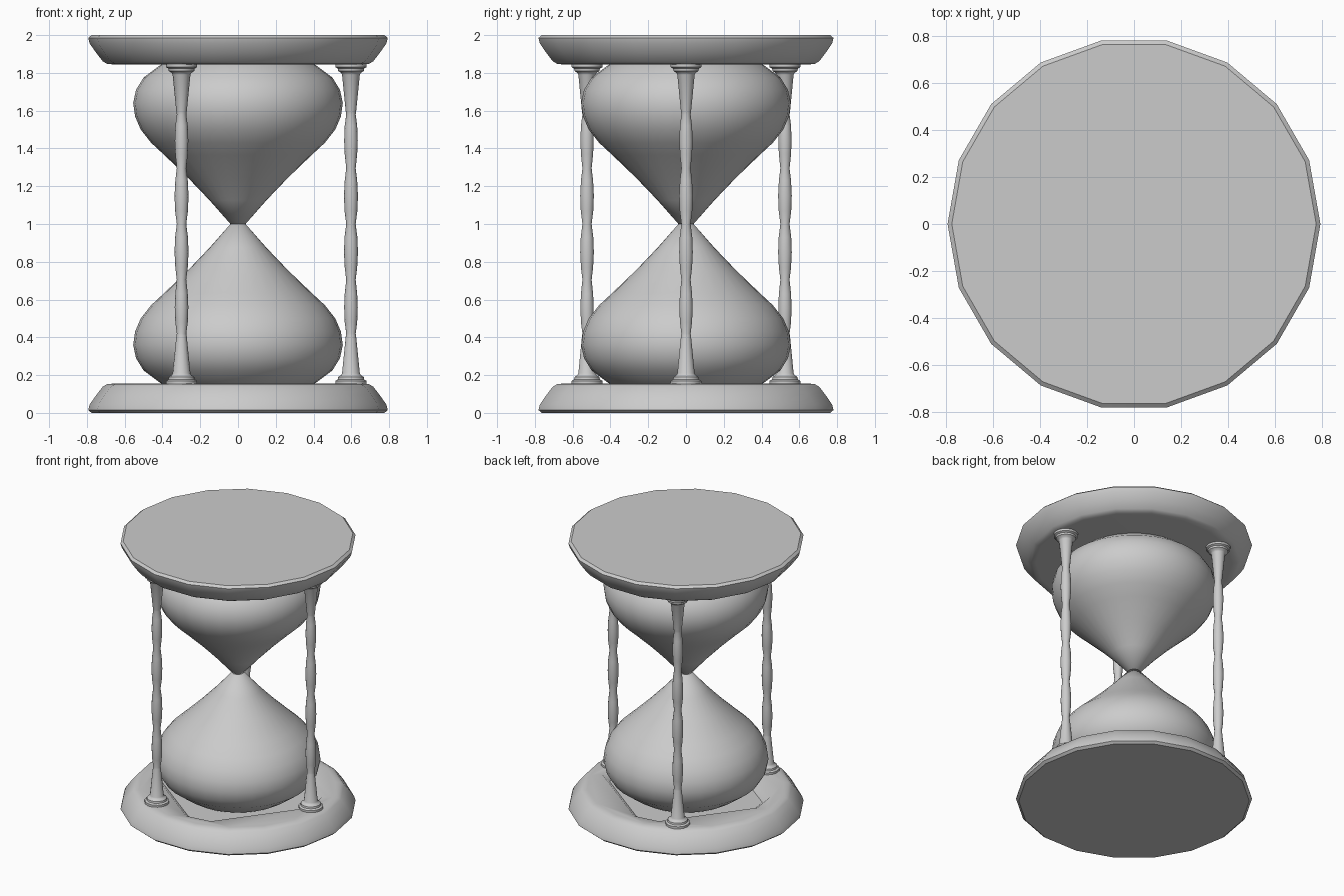
import bpy, bmesh
from math import cos, sin, pi, radians

cube = bpy.data.objects.get("Cube")
if cube:
    bpy.data.objects.remove(cube, do_unlink=True)

grey = bpy.data.materials.new("plain_grey")
grey.use_nodes = True
grey.diffuse_color = (0.6, 0.6, 0.6, 1)
grey.node_tree.nodes["Principled BSDF"].inputs["Base Color"].default_value = (0.6, 0.6, 0.6, 1)


def finish(name, bm, smooth_angle=35):
    bmesh.ops.recalc_face_normals(bm, faces=bm.faces)
    mesh = bpy.data.meshes.new(name)
    bm.to_mesh(mesh)
    bm.free()
    mesh.materials.append(grey)
    ob = bpy.data.objects.new(name, mesh)
    bpy.context.collection.objects.link(ob)
    bpy.ops.object.select_all(action="DESELECT")
    ob.select_set(True)
    bpy.context.view_layer.objects.active = ob
    bpy.ops.object.shade_smooth_by_angle(angle=radians(smooth_angle))
    return ob


def lathe(name, profile, sides, smooth_angle=35):
    """Closed solid turned about z from (radius, height) points."""
    bm = bmesh.new()
    rings = [[bm.verts.new((r * cos(2 * pi * i / sides), r * sin(2 * pi * i / sides), z))
              for i in range(sides)] for r, z in profile]
    for a, b in zip(rings, rings[1:]):
        for i in range(sides):
            j = (i + 1) % sides
            bm.faces.new((a[i], a[j], b[j], b[i]))
    bm.faces.new(rings[0])
    bm.faces.new(rings[-1])
    return finish(name, bm, smooth_angle)


def turned_over(ob, name):
    """Copy of a lower part, turned half way round the x axis to the top."""
    copy = ob.copy()
    copy.name = name
    copy.rotation_euler.x = pi
    copy.location.z = 2
    bpy.context.collection.objects.link(copy)


# Square socket with clipped corners, cut into the base
bm = bmesh.new()
outline = [radians(8 + 90 * k + s) for k in range(4) for s in (-9, 9)]
low, high = [[bm.verts.new((r * cos(a), r * sin(a), z)) for a in outline]
             for r, z in ((0.54, 0.11), (0.62, 0.18))]
bm.faces.new(low)
bm.faces.new(high)
for i in range(8):
    j = (i + 1) % 8
    bm.faces.new((low[i], low[j], high[j], high[i]))
cutter = finish("socket_cutter", bm)
cutter.hide_render = True
cutter.hide_set(True)

# End discs
base = lathe("base_disc", [(0.775, 0), (0.793, 0.015), (0.785, 0.045), (0.75, 0.095),
                           (0.715, 0.14), (0.69, 0.153), (0.66, 0.155)], 18, 40)
cut = base.modifiers.new("socket", "BOOLEAN")
cut.object = cutter
cut.operation = "DIFFERENCE"
cut.solver = "EXACT"
turned_over(base, "top_disc")

# Glass bulbs
bulb = lathe("lower_bulb", [(0.3, 0.1), (0.36, 0.125), (0.42, 0.165), (0.5, 0.225), (0.54, 0.29),
                            (0.555, 0.36), (0.545, 0.43), (0.515, 0.5), (0.46, 0.57), (0.39, 0.635),
                            (0.265, 0.755), (0.15, 0.875), (0.04, 1.0)], 32, 60)
turned_over(bulb, "upper_bulb")

# Turned posts: lower half profile, mirrored to the upper half
half = [(0.083, 0.15), (0.083, 0.17), (0.07, 0.177), (0.068, 0.19), (0.052, 0.2), (0.047, 0.21),
        (0.027, 0.41), (0.025, 0.42), (0.033, 0.48), (0.036, 0.56), (0.033, 0.63), (0.025, 0.705),
        (0.033, 0.77), (0.037, 0.85), (0.034, 0.93), (0.025, 1.0)]
post_profile = half + [(r, 2 - z) for r, z in reversed(half[:-1])]
for name, angle in (("left_post", 0), ("back_post", 120), ("front_post", 240)):
    post = lathe(name, post_profile, 14)
    post.location = (0.598 * cos(radians(angle)), 0.605 * sin(radians(angle)), 0)
